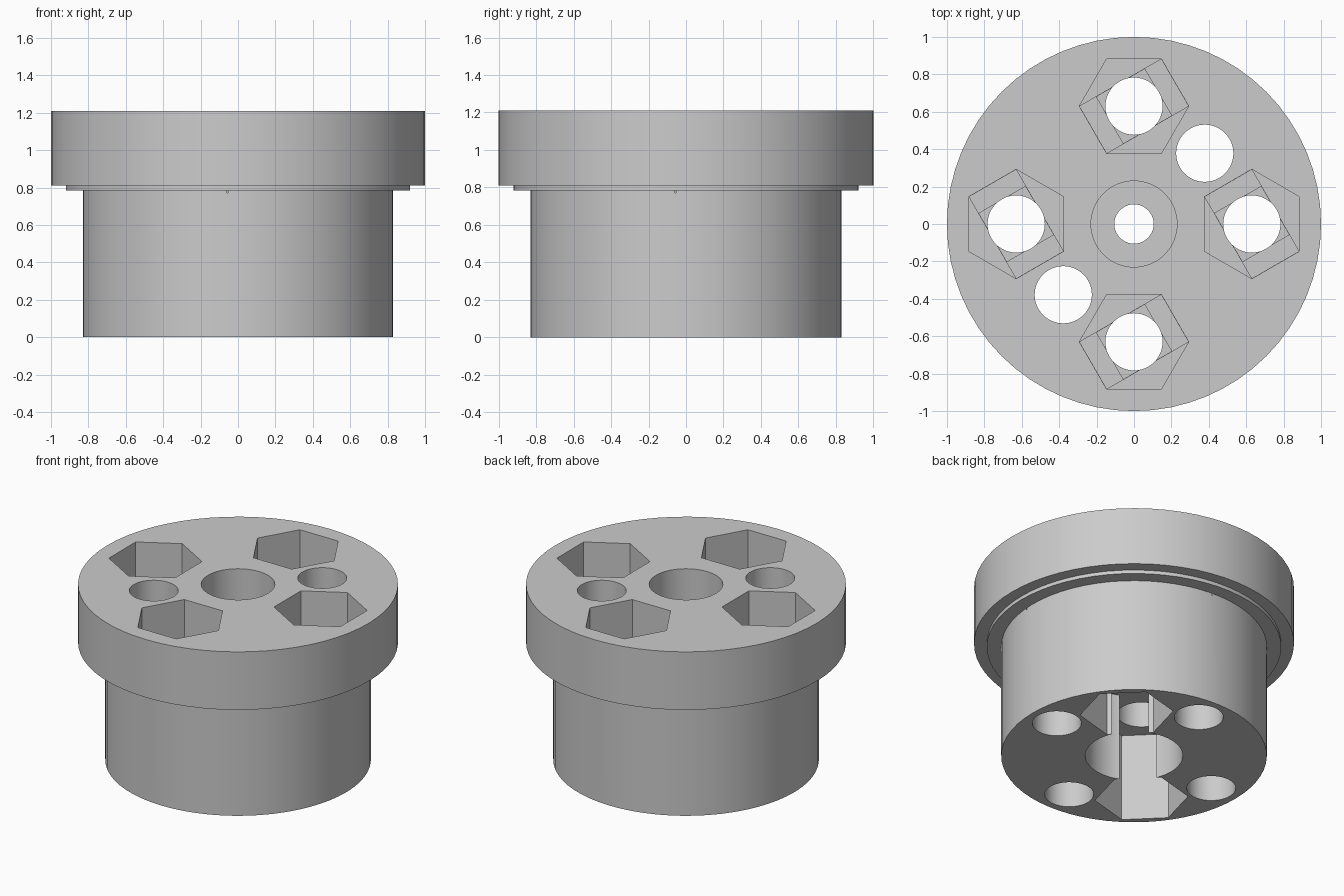
import bpy, bmesh
from math import pi, sin, cos, radians, sqrt
from mathutils import Matrix

cube = bpy.data.objects.get("Cube")
if cube:
    bpy.data.objects.remove(cube, do_unlink=True)

HEIGHT = 1.21
SIDES = 64
HOLE_R = 0.153        # bolt clearance holes
HEX_R = 0.292         # nut pocket corner radius
TOP_RING = 0.63       # pitch radius of the four upper pockets
LOW_RING = 0.535      # pitch radius of the two lower pockets
TOP_DEPTH = 0.40
LOW_DEPTH = 0.605
LAYER = 0.02          # thin step under each upper pocket

grey = bpy.data.materials.new("plain_grey")
grey.use_nodes = True
grey.diffuse_color = (0.6, 0.6, 0.6, 1)
grey.node_tree.nodes["Principled BSDF"].inputs["Base Color"].default_value = (0.6, 0.6, 0.6, 1)


def make_object(name, bm):
    bmesh.ops.recalc_face_normals(bm, faces=bm.faces)
    mesh = bpy.data.meshes.new(name)
    bm.to_mesh(mesh)
    bm.free()
    mesh.materials.append(grey)
    obj = bpy.data.objects.new(name, mesh)
    bpy.context.collection.objects.link(obj)
    return obj


def prism(outline, z0, z1):
    """Upright prism over a flat outline."""
    bm = bmesh.new()
    base = bm.faces.new([bm.verts.new((x, y, z0)) for x, y in outline])
    side = bmesh.ops.extrude_face_region(bm, geom=[base])["geom"]
    top = [v for v in side if isinstance(v, bmesh.types.BMVert)]
    bmesh.ops.translate(bm, verts=top, vec=(0, 0, z1 - z0))
    return make_object("cutter", bm)


def ngon(r, n, x=0, y=0, turn=0):
    return [(x + r * cos(turn + 2 * pi * i / n), y + r * sin(turn + 2 * pi * i / n))
            for i in range(n)]


def rectangle(length, width, x, y, turn):
    pts = []
    for sx, sy in ((-1, -1), (1, -1), (1, 1), (-1, 1)):
        a, b = sx * length / 2, sy * width / 2
        pts.append((x + a * cos(turn) - b * sin(turn), y + a * sin(turn) + b * cos(turn)))
    return pts


def cut(obj, cutter):
    mod = obj.modifiers.new("cut", "BOOLEAN")
    mod.operation = "DIFFERENCE"
    mod.solver = "EXACT"
    mod.object = cutter
    bpy.context.view_layer.objects.active = obj
    bpy.ops.object.modifier_apply(modifier=mod.name)
    bpy.data.objects.remove(cutter, do_unlink=True)


# Stepped flanged body, stacked from discs
bm = bmesh.new()
rings = []
for r, z in ((0.83, 0), (0.83, 0.785), (0.92, 0.785), (0.92, 0.81), (1, 0.81), (1, HEIGHT)):
    rings.append([bm.verts.new((x, y, z)) for x, y in ngon(r, SIDES)])
for low, high in zip(rings, rings[1:]):
    for i in range(SIDES):
        j = (i + 1) % SIDES
        bm.faces.new((low[i], low[j], high[j], high[i]))
bm.faces.new(rings[0])
bm.faces.new(rings[-1])
body = make_object("flanged_body", bm)

# Centre: lower bore, narrow through hole, upper counterbore
cut(body, prism(ngon(0.305, SIDES), -0.1, LOW_DEPTH))
cut(body, prism(ngon(0.105, SIDES), -0.1, HEIGHT + 0.1))
cut(body, prism(ngon(0.23, SIDES), HEIGHT - TOP_DEPTH, HEIGHT + 0.1))

# Four upper nut pockets, each with a slot step, a square step and a through hole
floor = HEIGHT - TOP_DEPTH
for k in range(4):
    a = k * pi / 2
    x, y = TOP_RING * cos(a), TOP_RING * sin(a)
    turn = a + radians(120)
    cut(body, prism(ngon(HEX_R, 6, x, y, a + pi / 2), floor, HEIGHT + 0.1))
    cut(body, prism(rectangle(HEX_R * sqrt(3) - 0.002, HEX_R - 0.002, x, y, turn),
                    floor - LAYER, floor + 0.05))
    cut(body, prism(rectangle(0.298, HEX_R - 0.004, x, y, turn),
                    floor - 2 * LAYER, floor + 0.04))
    cut(body, prism(ngon(HOLE_R, 48, x, y), -0.1, HEIGHT + 0.1))

# Two lower nut pockets that open into the bore, with through holes
for a in (pi / 4, 5 * pi / 4):
    x, y = LOW_RING * cos(a), LOW_RING * sin(a)
    cut(body, prism(ngon(HEX_R, 6, x, y, a + pi / 2), -0.1, LOW_DEPTH))
    cut(body, prism(ngon(HOLE_R, 48, x, y), -0.1, HEIGHT + 0.1))

# Smooth the round walls, keep edges sharp
bpy.ops.object.select_all(action="DESELECT")
body.select_set(True)
bpy.context.view_layer.objects.active = body
bpy.ops.object.shade_smooth_by_angle(angle=radians(25))
